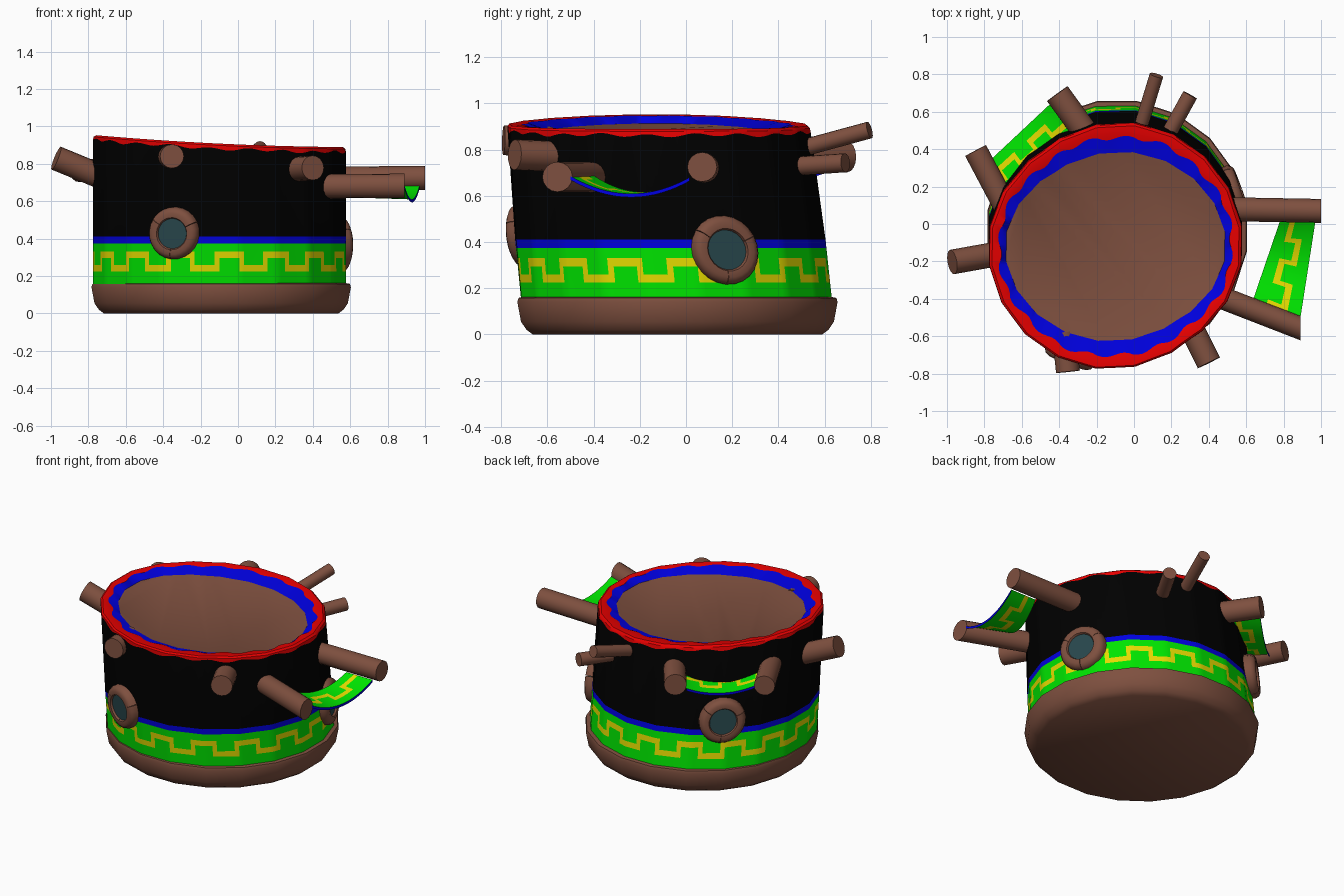
import bpy, bmesh, math
from mathutils import Vector

if "Cube" in bpy.data.objects:
    bpy.data.objects.remove(bpy.data.objects["Cube"])

COLOURS = {
    "brown wood": (0.21, 0.08, 0.05),
    "black wall": (0.0, 0.0, 0.0),
    "green band": (0.0, 0.78, 0.0),
    "yellow pattern": (0.78, 0.71, 0.0),
    "blue trim": (0.0, 0.0, 0.76),
    "red rim": (0.9, 0.0, 0.0),
    "teal glass": (0.022, 0.065, 0.075),
}
BROWN, BLACK, GREEN, YELLOW, BLUE, RED, GLASS = range(7)
MATS = []
for n, c in COLOURS.items():
    m = bpy.data.materials.new(n)
    m.diffuse_color = (*c, 1)
    m.use_nodes = True
    m.node_tree.nodes["Principled BSDF"].inputs["Base Color"].default_value = m.diffuse_color
    MATS.append(m)


def finish(name, bm, angle=35):
    bmesh.ops.recalc_face_normals(bm, faces=bm.faces)
    me = bpy.data.meshes.new(name)
    bm.to_mesh(me)
    bm.free()
    for m in MATS:
        me.materials.append(m)
    me.shade_smooth()
    me.set_sharp_from_angle(angle=math.radians(angle))
    ob = bpy.data.objects.new(name, me)
    bpy.context.collection.objects.link(ob)
    return ob


def bridge(bm, a, b, mat, closed=True):
    """Quads between two rows of vertices; mat is an index or a rule by column."""
    n = len(a)
    for i in range(n if closed else n - 1):
        j = (i + 1) % n
        f = bm.faces.new((a[i], a[j], b[j], b[i]))
        f.material_index = mat(i) if callable(mat) else mat


def cap(bm, ring, mat):
    bm.faces.new(ring).material_index = mat


def meander(col, row):
    """Stepped square wave, three rows high and ten columns long."""
    c = col % 10
    on = c in (0, 5) or (row == 0 and c < 5) or (row == 2 and c > 5)
    return YELLOW if on else GREEN


SIDES, SUB = 20, 8
COLS = SIDES * SUB


def centre(z):
    return Vector((-0.099, -0.042 - 0.103 * (z - 0.16), 0))


def unit(i):
    """Point on a 20-sided outline divided into COLS columns."""
    k, t = divmod(i, SUB)
    p, q = (Vector((math.cos(a), math.sin(a), 0)) for a in
            (math.tau * (k + 0.5) / SIDES, math.tau * (k + 1.5) / SIDES))
    return p.lerp(q, t / SUB)


def rim_z(x):
    d = x + 0.1
    return 0.908 - 0.048 * d + 0.03 * d * d


# drum body: patterned band, black wall, wavy red rim, sunken lid
bm = bmesh.new()


def wall_row(z, drop=None, rx=0.685, ry=0.682, wave=0.0, rwave=0.0):
    """Row at height z, or at a drop below the sloping rim."""
    row = []
    for i in range(COLS):
        u = unit(i)
        w = math.sin(math.tau * i / 8) + 0.4 * math.sin(math.tau * i / 20)
        # the drum is slightly squashed along one diagonal, more so at the top
        squash = abs(math.cos(math.atan2(u.y, u.x) - math.radians(126))) ** 6
        u = u * (1 - 0.045 * z * squash)
        p = centre(z) + Vector((u.x * (rx + rwave * w), u.y * (ry + rwave * w), z))
        if drop is not None:
            p.z = rim_z(p.x) - drop + wave * w
        row.append(bm.verts.new(p))
    return row


rows = [wall_row(z) for z in (0.15, 0.225, 0.26, 0.295, 0.33, 0.375, 0.41)]
rows += [wall_row(0.88, 0.027, 0.685, 0.668, wave=0.007), wall_row(0.9, 0.01, 0.682, 0.666),
         wall_row(0.92, 0.0, 0.668, 0.656),
         wall_row(0.92, 0.002, 0.630, 0.597, rwave=0.011),
         wall_row(0.92, 0.033, 0.592, 0.513)]
rules = [GREEN] + [lambda c, r=r: meander(c, r) for r in range(3)]
rules += [GREEN, BLUE, BLACK, RED, RED, RED, BLUE]
for a, b, rule in zip(rows, rows[1:], rules):
    bridge(bm, a, b, rule)
cap(bm, rows[0], BROWN)
cap(bm, rows[-1], BROWN)
finish("drum_body", bm)

# wooden foot ring
bm = bmesh.new()
rows = []
for z, r in ((0, 0.635), (0.02, 0.662), (0.055, 0.686), (0.14, 0.702), (0.158, 0.697), (0.163, 0.67)):
    rows.append([bm.verts.new(Vector((-0.09, -0.037, z)) + unit(i * SUB) * r) for i in range(SIDES)])
for a, b in zip(rows, rows[1:]):
    bridge(bm, a, b, BROWN)
cap(bm, rows[0], BROWN)
cap(bm, rows[-1], BROWN)
finish("foot_ring", bm, 60)


def peg(name, p0, p1, r, normal=None):
    """Round log; a given normal fixes the plane of its cut ends."""
    p0, p1 = Vector(p0), Vector(p1)
    n = Vector(normal) if normal else (p1 - p0).normalized()
    s = n.cross(Vector((0, 0, 1))).normalized()
    t = s.cross(n)
    bm = bmesh.new()
    rings = [[bm.verts.new(p + r * (s * math.cos(a) + t * math.sin(a)))
              for a in (math.tau * i / 16 for i in range(16))] for p in (p0, p1)]
    bridge(bm, *rings, BROWN)
    for ring in rings:
        cap(bm, ring, BROWN)
    finish(name, bm)


PEGS = [
    ("right_rear_peg", (0.45, 0.08, 0.72), (1.0, 0.07, 0.725), 0.064, (1, 0, 0)),
    ("right_front_peg", (0.42, -0.375, 0.68), (0.89, -0.557, 0.682), 0.065, (1, 0, 0)),
    ("front_right_peg", (0.30, -0.54, 0.77), (0.40, -0.742, 0.778), 0.066, None),
    ("front_left_peg", (-0.375, -0.58, 0.835), (-0.353, -0.79, 0.84), 0.064, None),
    ("left_peg", (-0.62, -0.14, 0.685), (-0.972, -0.203, 0.83), 0.066, None),
    ("back_left_outer_peg", (-0.66, 0.04, 0.76), (-0.847, 0.393, 0.765), 0.063, None),
    ("back_left_inner_peg", (-0.26, 0.49, 0.765), (-0.41, 0.697, 0.77), 0.068, None),
    ("back_peg_high", (0.03, 0.5, 0.805), (0.12, 0.795, 0.885), 0.037, None),
    ("back_peg_low", (0.195, 0.5, 0.73), (0.30, 0.69, 0.743), 0.041, None),
]
for p in PEGS:
    peg(*p)


def banner(name, outer, inner, sag, inner_sag):
    """Slung cloth strip with a meander and a blue outer edge."""
    n = 20
    bm = bmesh.new()

    def point(s, t):
        (a, b), (c, d) = ([Vector(v) for v in e] for e in (outer, inner))
        p = a.lerp(b, t).lerp(c.lerp(d, t), s)
        p.z -= (sag + (inner_sag - sag) * s) * 4 * t * (1 - t)
        return p

    rows = [[bm.verts.new(point(s, i / n)) for i in range(n + 1)]
            for s in (0, 0.28, 0.43, 0.57, 0.72, 1)]
    rules = [GREEN] + [lambda c, r=r: meander(c, r) for r in range(3)] + [GREEN]
    for a, b, rule in zip(rows, rows[1:], rules):
        bridge(bm, a, b, rule, False)
    hem = [bm.verts.new(v.co - Vector((0, 0, 0.016))) for v in rows[0]]
    bridge(bm, hem, rows[0], BLUE, False)
    finish(name, bm)


banner("right_banner", [(0.89, -0.50, 0.685), (0.97, 0.015, 0.68)],
       [(0.64, -0.395, 0.685), (0.78, 0.015, 0.68)], 0.073, 0.066)
banner("back_left_banner", [(-0.77, 0.34, 0.735), (-0.45, 0.64, 0.735)],
       [(-0.66, 0.18, 0.75), (-0.31, 0.48, 0.75)], 0.045, 0.04)


def porthole(name, angle, z, r):
    """Three-piece wooden ring around a glass disc, set on the wall."""
    a = math.radians(angle)
    n = Vector((math.cos(a), math.sin(a), 0))
    pos = centre(z) + n * 0.672 + Vector((0, 0, z))
    s = Vector((0, 0, 1)).cross(n)
    up = Vector((0, -0.103, 1)).normalized()
    n = s.cross(up).normalized()

    def at(rad, ang, depth):
        return pos + s * (rad * math.cos(ang)) + up * (rad * math.sin(ang)) + n * depth

    profile = ((1, -0.04), (1, 0.015), (0.93, 0.035), (0.8, 0.045), (0.62, 0.043), (0.57, 0.03), (0.55, -0.04))
    bm = bmesh.new()
    for k in range(3):
        arcs = []
        for i in range(9):
            ang = math.radians(25 + 120 * k + 0.5 + 119 * i / 8)
            arcs.append([bm.verts.new(at(r * f, ang, d)) for f, d in profile])
        for p, q in zip(arcs, arcs[1:]):
            bridge(bm, p, q, BROWN)
        cap(bm, arcs[0], BROWN)
        cap(bm, arcs[-1], BROWN)
    finish(name + "_frame", bm, 50)
    bm = bmesh.new()
    discs = [[bm.verts.new(at(r * 0.585, math.tau * i / 24, d)) for i in range(24)] for d in (-0.03, 0.032)]
    bridge(bm, *discs, GLASS)
    for ring in discs:
        cap(bm, ring, GLASS)
    finish(name + "_glass", bm)


porthole("front_porthole", 249, 0.43, 0.14)
porthole("right_porthole", 20, 0.365, 0.15)
porthole("back_left_porthole", 133, 0.47, 0.14)
